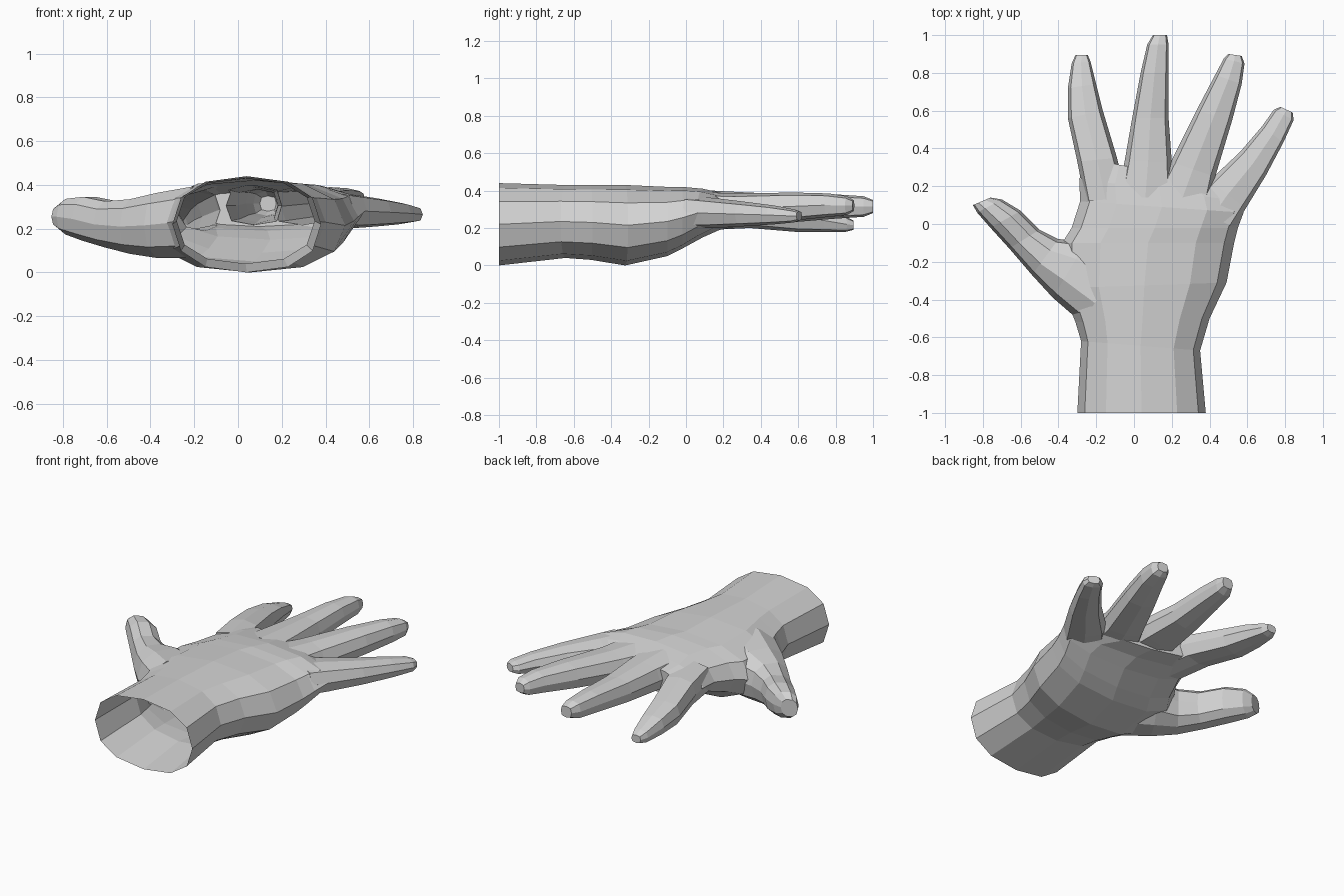
import bpy, bmesh, math
from mathutils import Vector

cube = bpy.data.objects.get("Cube")
if cube:
    bpy.data.objects.remove(cube, do_unlink=True)

skin = bpy.data.materials.new("light grey")
skin.use_nodes = True
skin.diffuse_color = (0.65, 0.65, 0.65, 1)
skin.node_tree.nodes["Principled BSDF"].inputs["Base Color"].default_value = skin.diffuse_color


def soften(value, power):
    """Squash a sine or cosine so that a round section becomes boxier."""
    return math.copysign(abs(value) ** power, value)


def loft(name, rings, sides, power):
    """Closed loft; each ring is (left x, left y, right x, right y, low z, high z)."""
    bm = bmesh.new()
    loops = []
    for lx, ly, rx, ry, low, high in rings:
        middle = Vector(((lx + rx) / 2, (ly + ry) / 2, (low + high) / 2))
        across = Vector((rx - lx, ry - ly, 0)) / 2
        upward = Vector((0, 0, (high - low) / 2))
        loop = []
        for i in range(sides):
            a = math.tau * i / sides
            point = middle + across * soften(math.cos(a), power) + upward * soften(math.sin(a), power)
            loop.append(bm.verts.new(point))
        loops.append(loop)
    for near, far in zip(loops, loops[1:]):
        for i in range(sides):
            j = (i + 1) % sides
            bm.faces.new((near[i], near[j], far[j], far[i]))
    bm.faces.new(loops[0])
    bm.faces.new(loops[-1])
    bmesh.ops.recalc_face_normals(bm, faces=bm.faces)
    mesh = bpy.data.meshes.new(name)
    bm.to_mesh(mesh)
    bm.free()
    mesh.materials.append(skin)
    part = bpy.data.objects.new(name, mesh)
    bpy.context.scene.collection.objects.link(part)
    return part


# Wrist and palm in one sleeve
hand = loft("hand", [
    (-.30, -1, .38, -1, 0, .44),
    (-.28, -.62, .35, -.67, .04, .43),
    (-.31, -.52, .40, -.50, .03, .43),
    (-.38, -.34, .49, -.31, 0, .43),
    (-.38, -.10, .53, -.10, .05, .42),
    (-.33, -.02, .55, -.02, .09, .42),
    (-.285, .12, .58, .06, .15, .41),
    (-.29, .24, .56, .12, .19, .39),
    (-.22, .34, .42, .22, .21, .37),
], 12, .85)

# Thumb, swung out and forward from the heel of the palm
thumb = loft("thumb", [
    (-.28, -.52, -.05, -.20, .06, .40),
    (-.43, -.39, -.25, -.09, .06, .37),
    (-.54, -.27, -.40, -.08, .08, .34),
    (-.66, -.13, -.50, -.03, .11, .33),
    (-.76, -.02, -.60, .07, .14, .35),
    (-.83, .06, -.70, .13, .17, .34),
    (-.853, .10, -.76, .14, .20, .31),
], 10, .85)

# Four fingers, each starting inside the palm
index_finger = loft("index_finger", [
    (-.26, .12, -.04, .14, .19, .38),
    (-.30, .33, -.09, .35, .20, .37),
    (-.35, .56, -.165, .60, .18, .33),
    (-.35, .72, -.20, .74, .18, .30),
    (-.33, .85, -.23, .86, .18, .26),
    (-.31, .895, -.245, .895, .19, .24),
], 8, .65)

middle_finger = loft("middle_finger", [
    (-.09, .14, .21, .14, .21, .40),
    (-.05, .33, .20, .33, .22, .39),
    (-.01, .56, .183, .56, .23, .38),
    (.035, .80, .183, .80, .25, .38),
    (.07, .95, .183, .95, .26, .37),
    (.10, 1, .175, 1, .28, .35),
], 8, .65)

ring_finger = loft("ring_finger", [
    (.10, .16, .40, .08, .21, .39),
    (.195, .33, .43, .25, .22, .385),
    (.33, .60, .52, .55, .24, .39),
    (.43, .79, .57, .74, .26, .385),
    (.475, .875, .585, .85, .27, .37),
    (.50, .90, .57, .89, .29, .35),
], 8, .65)

little_finger = loft("little_finger", [
    (.30, .10, .53, -.02, .20, .37),
    (.40, .23, .59, .08, .20, .36),
    (.56, .38, .70, .26, .21, .34),
    (.68, .52, .79, .43, .22, .32),
    (.74, .605, .845, .55, .23, .30),
    (.775, .62, .84, .59, .24, .29),
], 8, .65)

# Weld every digit into the palm
for digit in (thumb, index_finger, middle_finger, ring_finger, little_finger):
    weld = hand.modifiers.new("weld_" + digit.name, "BOOLEAN")
    weld.operation = "UNION"
    weld.solver = "EXACT"
    weld.object = digit
bpy.context.view_layer.update()
graph = bpy.context.evaluated_depsgraph_get()
welded = bpy.data.meshes.new_from_object(hand.evaluated_get(graph))
hand.modifiers.clear()
hand.data = welded
for digit in (thumb, index_finger, middle_finger, ring_finger, little_finger):
    bpy.data.objects.remove(digit, do_unlink=True)

# Open the wrist so that the hand is a hollow shell
bm = bmesh.new()
bm.from_mesh(welded)
wrist_end = [f for f in bm.faces if all(v.co.y < -.99 for v in f.verts)]
bmesh.ops.delete(bm, geom=wrist_end, context="FACES")
bm.to_mesh(welded)
bm.free()
for face in welded.polygons:
    face.use_smooth = False
    face.material_index = 0
